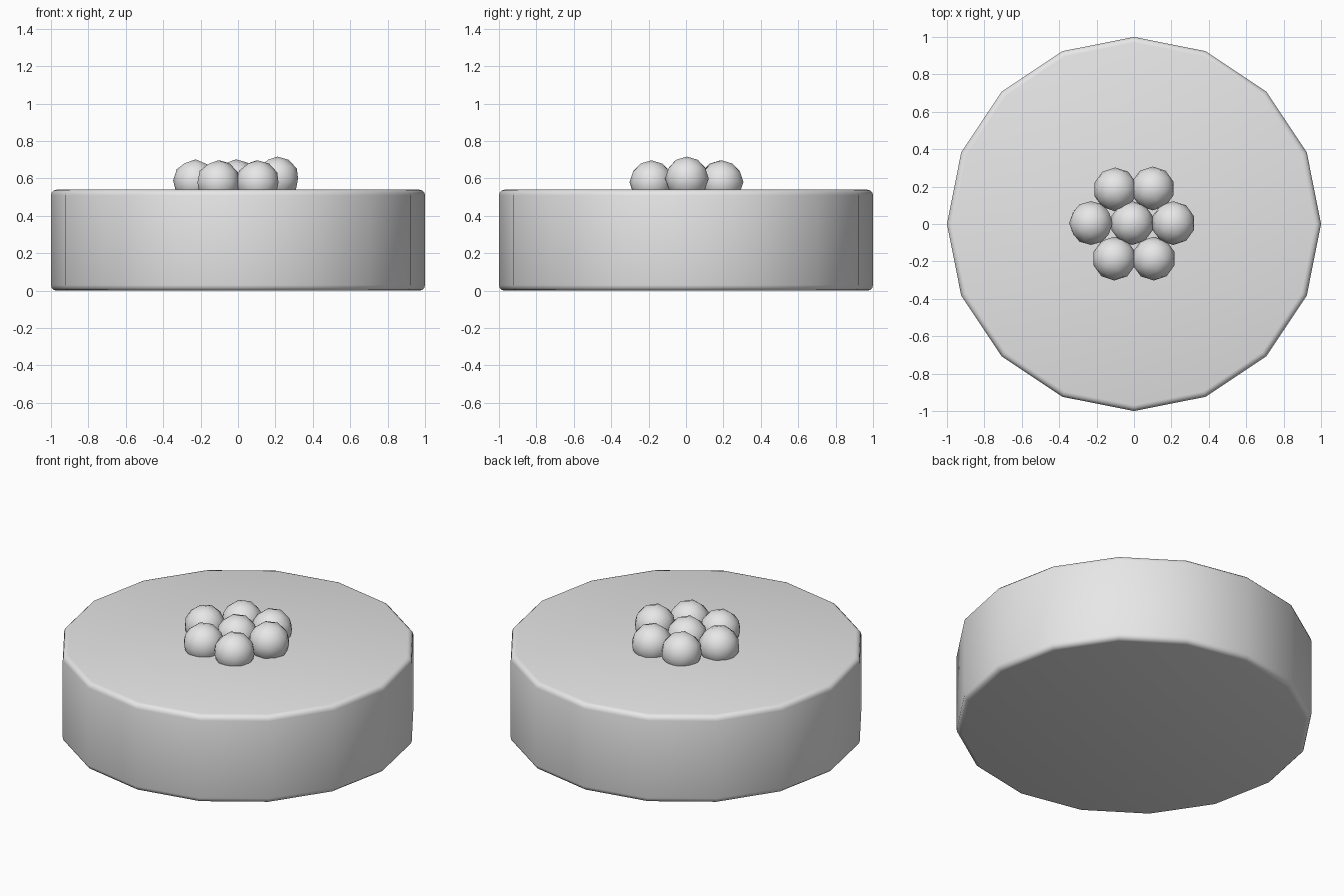
import bpy
from math import radians

cube = bpy.data.objects.get("Cube")
if cube:
    bpy.data.objects.remove(cube, do_unlink=True)

# Single grey material
grey = bpy.data.materials.new("light grey")
grey.use_nodes = True
COLOR = (0.8, 0.8, 0.8, 1)
grey.diffuse_color = COLOR
grey.node_tree.nodes["Principled BSDF"].inputs["Base Color"].default_value = COLOR


def finish(name):
    obj = bpy.context.object
    obj.name = name
    obj.data.materials.append(grey)
    return obj


# Broad sixteen-sided base with rounded rims
HEIGHT = 0.54
bpy.ops.mesh.primitive_cylinder_add(vertices=16, radius=1, depth=HEIGHT,
                                    location=(0, 0, HEIGHT / 2))
base = finish("round_base")
bevel = base.modifiers.new("rounded_rims", 'BEVEL')
bevel.width = 0.03
bevel.segments = 3
bevel.limit_method = 'ANGLE'
bevel.angle_limit = radians(60)
bpy.ops.object.modifier_apply(modifier=bevel.name)
bpy.ops.object.shade_smooth_by_angle(angle=radians(50))

# Cluster of low-poly balls: one in the middle, six around it
balls = {
    "center_ball": (-0.01, 0.005, 0.585),
    "back_left_ball": (0.1, 0.19, 0.58),
    "back_right_ball": (-0.1, 0.185, 0.58),
    "front_left_ball": (0.105, -0.185, 0.58),
    "front_right_ball": (-0.105, -0.185, 0.58),
    "left_ball": (0.21, 0.005, 0.6),
    "right_ball": (-0.23, 0.005, 0.585),
}
for name, place in balls.items():
    tilt = radians(60) if name == "right_ball" else 0
    bpy.ops.mesh.primitive_ico_sphere_add(subdivisions=2, radius=0.117,
                                          location=place, rotation=(0, tilt, 0))
    finish(name)
    bpy.ops.object.shade_smooth()
